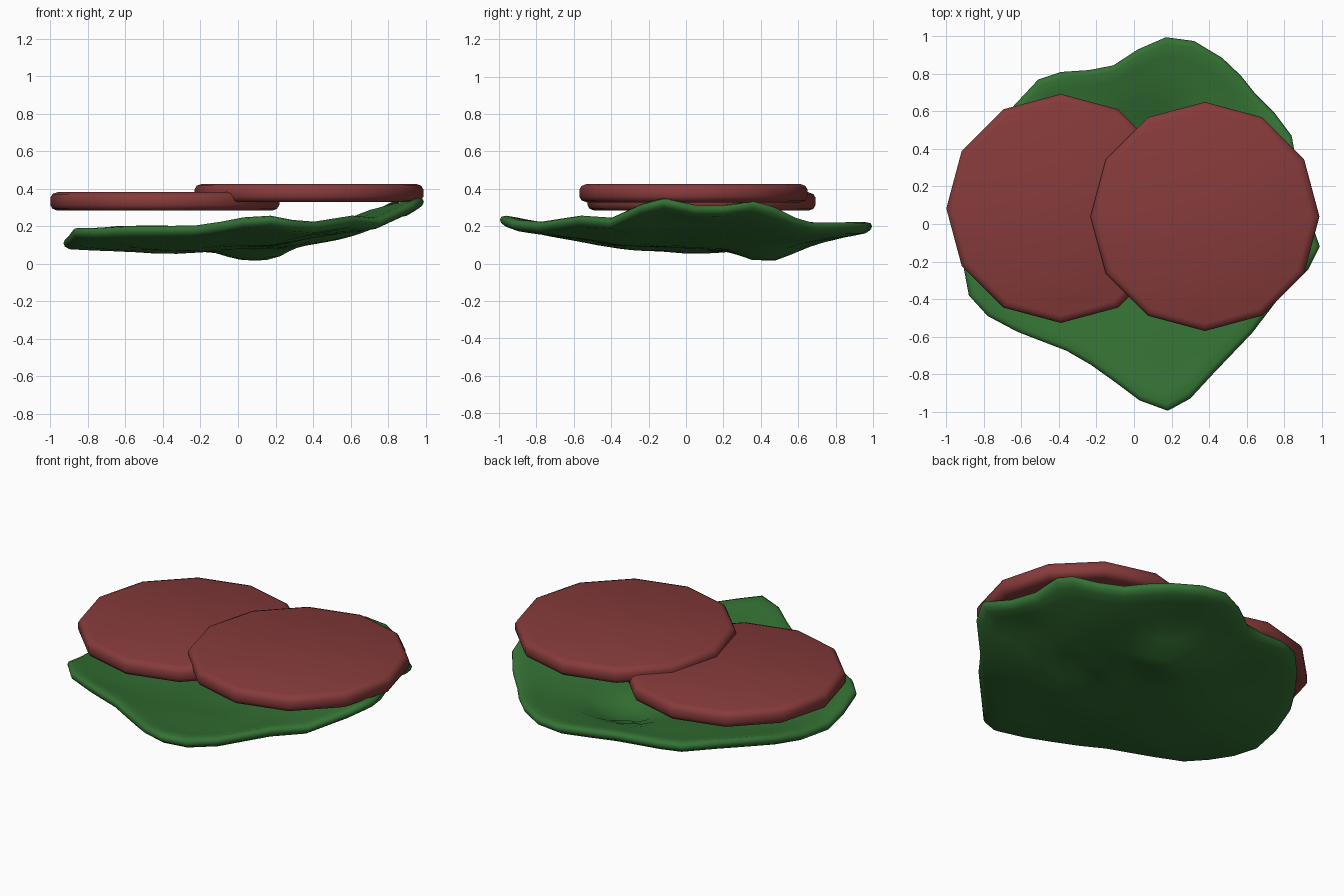
import bpy, bmesh, math

if "Cube" in bpy.data.objects:
    bpy.data.objects.remove(bpy.data.objects["Cube"])


def material(name, rgb):
    m = bpy.data.materials.new(name)
    m.diffuse_color = (*rgb, 1)
    m.use_nodes = True
    m.node_tree.nodes["Principled BSDF"].inputs["Base Color"].default_value = m.diffuse_color
    return m


GREEN = material("leaf green", (0.034, 0.165, 0.034))
RED = material("slice red", (0.24, 0.043, 0.043))


def finish(bm, name, mat, angle):
    bmesh.ops.recalc_face_normals(bm, faces=bm.faces[:])
    me = bpy.data.meshes.new(name)
    bm.to_mesh(me)
    bm.free()
    me.materials.append(mat)
    ob = bpy.data.objects.new(name, me)
    bpy.context.collection.objects.link(ob)
    bpy.ops.object.select_all(action='DESELECT')
    ob.select_set(True)
    bpy.context.view_layer.objects.active = ob
    bpy.ops.object.shade_smooth_by_angle(angle=math.radians(angle))
    return ob


# Wavy leaf: rim points, and inner heights that shape its hollows
RIM = [(.17, .995, .20), (.32, .975, .20), (.47, .885, .20), (.57, .79, .20), (.65, .69, .20),
       (.75, .59, .23), (.84, .47, .29), (.86, .36, .32), (.88, .2, .29), (.93, .05, .29),
       (.99, -.12, .33), (.93, -.24, .30), (.76, -.41, .22), (.63, -.58, .235), (.42, -.8, .20),
       (.30, -.93, .21), (.18, -.995, .235), (.03, -.94, .225), (-.09, -.85, .20),
       (-.23, -.75, .18), (-.36, -.675, .18), (-.62, -.575, .18), (-.78, -.49, .17),
       (-.88, -.38, .17), (-.91, -.22, .13), (-.93, -.05, .11), (-.9, .15, .12),
       (-.85, .33, .15), (-.76, .48, .17), (-.65, .62, .18), (-.51, .77, .18),
       (-.39, .81, .18), (-.24, .82, .17), (-.11, .845, .17), (.02, .93, .19)]
INNER = [(.1, .44, .032), (-.4, .1, .08), (-.4, -.3, .09), (.1, -.3, .12), (.1, -.6, .15),
         (.5, -.1, .18), (.45, .4, .12), (.75, 0, .22), (-.3, .55, .11), (.2, .75, .12),
         (.15, .1, .11), (-.7, 0, .09)]
HALF = 0.03


def hollow(x, y):
    ws = [((x - a) ** 2 + (y - b) ** 2 + 0.006) ** -1.5 for a, b, _ in INNER]
    return sum(w * p[2] for w, p in zip(ws, INNER)) / sum(ws)


def leaf_point(p, t, dz):
    x, y = p[0] * t, p[1] * t
    return x, y, hollow(x, y) + (p[2] - hollow(p[0], p[1])) * t ** 3 + dz


bm = bmesh.new()
steps = [.12, .24, .36, .48, .6, .71, .81, .9, .965]
profile = ([(t, HALF) for t in steps] + [(.992, HALF * .6), (1, 0), (.992, -HALF * .6)]
           + [(t, -HALF) for t in reversed(steps)])
rings = [[bm.verts.new(leaf_point(p, t, dz)) for p in RIM] for t, dz in profile]
n = len(RIM)
for a, b in zip(rings, rings[1:]):
    for i in range(n):
        j = (i + 1) % n
        bm.faces.new((a[i], a[j], b[j], b[i]))
for ring, dz in ((rings[0], HALF), (rings[-1], -HALF)):
    c = bm.verts.new((0, 0, hollow(0, 0) + dz))
    for i in range(n):
        bm.faces.new((ring[i], ring[(i + 1) % n], c))
finish(bm, "leaf", GREEN, 70)


# Twelve-sided round slices with softened rims
def slice_disc(name, x, y, z0, z1, r=0.61):
    bm = bmesh.new()
    prof = [(r - .04, z0), (r - .012, z0 + .01), (r, z0 + .03),
            (r, z1 - .03), (r - .012, z1 - .01), (r - .04, z1)]
    rings = [[bm.verts.new((x + q * math.cos(k * math.pi / 6), y + q * math.sin(k * math.pi / 6), z))
              for k in range(12)] for q, z in prof]
    for a, b in zip(rings, rings[1:]):
        for i in range(12):
            j = (i + 1) % 12
            bm.faces.new((a[i], a[j], b[j], b[i]))
    bm.faces.new(rings[0])
    bm.faces.new(rings[-1])
    finish(bm, name, RED, 50)


slice_disc("lower_slice", -.39, .083, .283, .382)
slice_disc("upper_slice", .378, .04, .328, .426)
